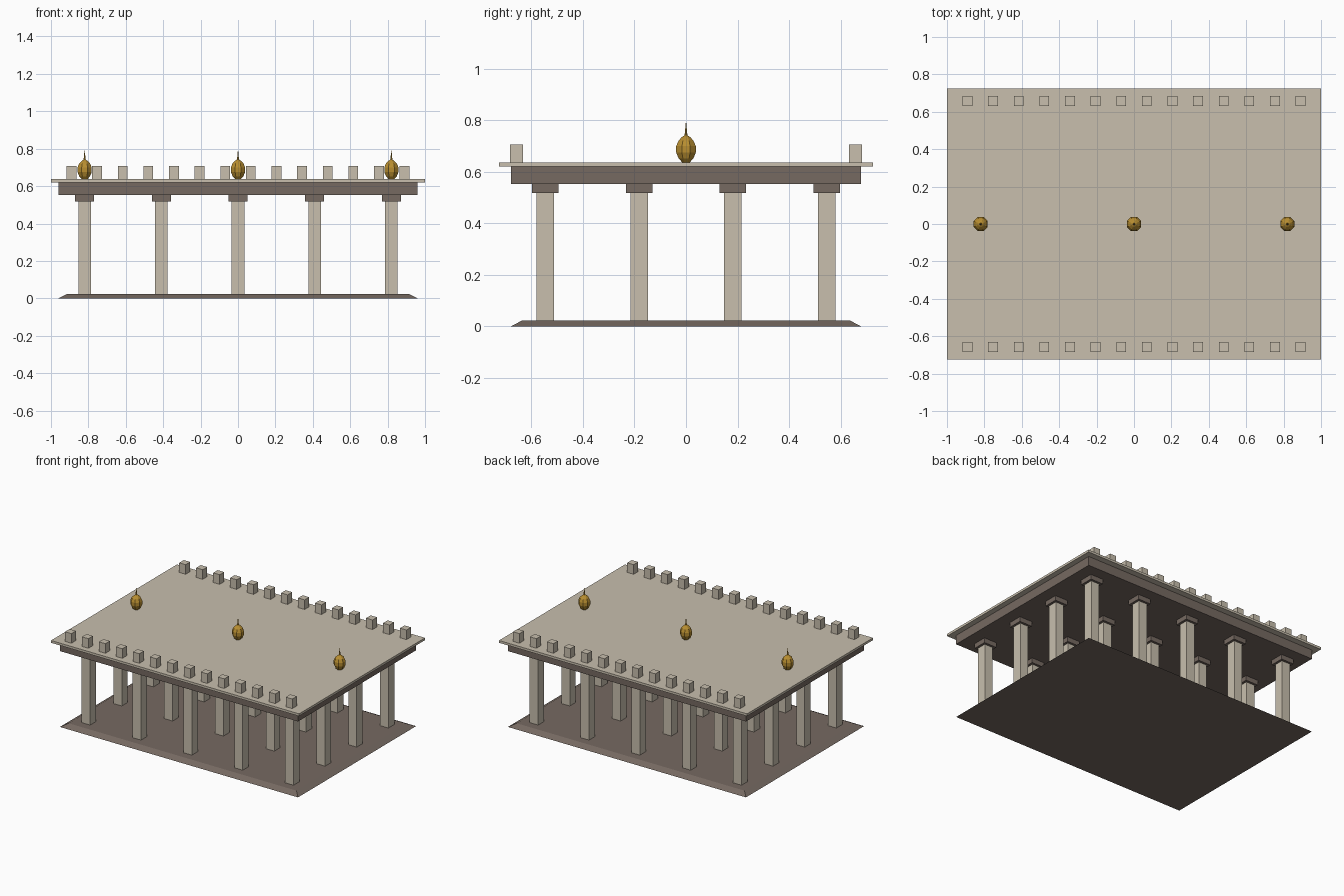
import bpy
import bmesh
import math

old = bpy.data.objects.get("Cube")
if old:
    bpy.data.objects.remove(old, do_unlink=True)


def material(name, rgb):
    m = bpy.data.materials.new(name)
    m.use_nodes = True
    colour = (*rgb, 1)
    m.diffuse_color = colour
    m.node_tree.nodes["Principled BSDF"].inputs["Base Color"].default_value = colour
    return m


STONE = material("pale sandstone", (0.58, 0.52, 0.42))
DARK = material("dark brown stone", (0.18, 0.142, 0.12))
GOLD = material("antique gold", (0.48, 0.27, 0.03))


def finish(name, bm, mat):
    mesh = bpy.data.meshes.new(name)
    bmesh.ops.recalc_face_normals(bm, faces=bm.faces)
    bm.to_mesh(mesh)
    bm.free()
    mesh.materials.append(mat)
    obj = bpy.data.objects.new(name, mesh)
    bpy.context.collection.objects.link(obj)
    return obj


def block(name, mat, x, y, half_x, half_y, low, high, inset=0):
    """Upright block whose top face may be drawn inwards."""
    bm = bmesh.new()
    bmesh.ops.create_cube(bm, size=2)
    for v in bm.verts:
        top = v.co.z > 0
        shrink = inset if top else 0
        v.co.x = x + v.co.x * (half_x - shrink)
        v.co.y = y + v.co.y * (half_y - shrink)
        v.co.z = high if top else low
    return finish(name, bm, mat)


def lathe(name, mat, x, profile, sides=8):
    """Faceted turned shape standing at x on the centre line."""
    bm = bmesh.new()
    rings = []
    for r, z in profile:
        angles = [math.tau * (i + 0.5) / sides for i in range(sides)]
        rings.append([bm.verts.new((x + r * math.cos(a), r * math.sin(a), z)) for a in angles])
    for low, high in zip(rings, rings[1:]):
        for i in range(sides):
            j = (i + 1) % sides
            bm.faces.new((low[i], low[j], high[j], high[i]))
    bm.faces.new(rings[0])
    bm.faces.new(rings[-1])
    return finish(name, bm, mat)


# Plinth, beam and roof
block("plinth", DARK, 0, 0, 0.96, 0.68, 0, 0.022, inset=0.042)
block("beam", DARK, 0, 0, 0.96, 0.68, 0.553, 0.62)
block("roof_slab", STONE, 0, 0, 1, 0.725, 0.62, 0.637)

# Grid of pillars with capitals
for column in range(5):
    for row in range(4):
        x = (column - 2) * 0.41
        y = (row - 1.5) * 0.364
        block("pillar", STONE, x, y, 0.034, 0.034, 0.02, 0.518)
        block("capital", DARK, x, y, 0.051, 0.051, 0.518, 0.553)

# Rows of parapet blocks along the front and back
for side in (-1, 1):
    for i in range(14):
        x = (i - 6.5) * 0.137
        block("parapet_block", STONE, x, side * 0.658, 0.026, 0.026, 0.637, 0.707)

# Gilded finials on the ridge line
FINIAL = [(0.016, 0.637), (0.031, 0.652), (0.041, 0.675), (0.041, 0.7),
          (0.031, 0.722), (0.016, 0.736), (0.006, 0.742), (0.004, 0.76), (0.001, 0.79)]
for x in (-0.82, 0, 0.82):
    lathe("finial", GOLD, x, FINIAL)
